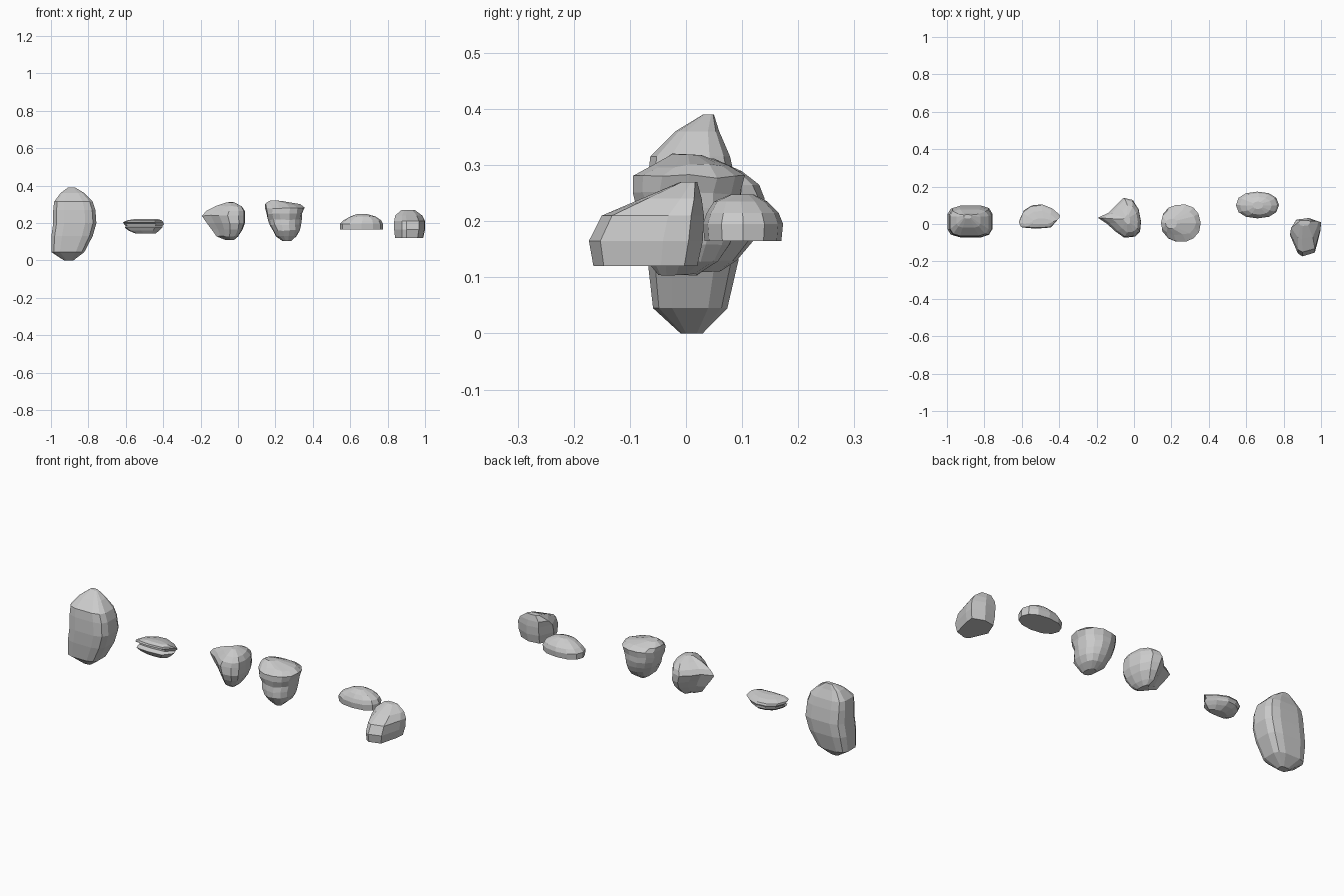
import bpy
import bmesh
from math import cos, sin, pi, copysign
from mathutils import Vector, noise

default_cube = bpy.data.objects.get("Cube")
if default_cube:
    bpy.data.objects.remove(default_cube, do_unlink=True)

# One plain stone colour for every rock
stone = bpy.data.materials.new("stone_grey")
stone.use_nodes = True
stone_colour = (0.6, 0.6, 0.6, 1)
stone.diffuse_color = stone_colour
stone.node_tree.nodes["Principled BSDF"].inputs["Base Color"].default_value = stone_colour


def rounded_outline(sides, power, turn=0.0):
    """Superellipse outline inside the unit square, counter-clockwise."""
    outline = []
    for step in range(sides):
        angle = 2 * pi * (step + turn) / sides
        c, s = cos(angle), sin(angle)
        outline.append((copysign(abs(c) ** power, c), copysign(abs(s) ** power, s)))
    return outline


def build_rock(name, outline, levels, roughness=0.0, shape_rule=None):
    """Loft an outline through levels given as (z, left, right, front, back)."""
    bm = bmesh.new()
    rings = []
    for z, left, right, front, back in levels:
        centre = Vector(((left + right) / 2, (front + back) / 2, z))
        half_width, half_depth = (right - left) / 2, (back - front) / 2
        ring = []
        for u, v in outline:
            point = centre + Vector((u * half_width, v * half_depth, 0))
            if shape_rule:
                point = shape_rule(point)
            point += noise.noise_vector(point * 22) * roughness
            ring.append(bm.verts.new(point))
        rings.append(ring)

    # Side bands between neighbouring rings
    count = len(outline)
    for lower, upper in zip(rings, rings[1:]):
        for i in range(count):
            j = (i + 1) % count
            bm.faces.new((lower[i], lower[j], upper[j], upper[i]))

    # Bottom and top caps
    bm.faces.new(list(reversed(rings[0])))
    bm.faces.new(rings[-1])
    bmesh.ops.recalc_face_normals(bm, faces=bm.faces[:])

    mesh = bpy.data.meshes.new(name)
    bm.to_mesh(mesh)
    bm.free()
    mesh.materials.append(stone)
    rock = bpy.data.objects.new(name, mesh)
    bpy.context.collection.objects.link(rock)
    return rock


# Tall boulder: boxy plan, flat front panel and a peaked top
build_rock("tall_boulder", rounded_outline(12, 0.55, turn=0.5), [
    (0, -.93, -.88, -.01, .03),
    (.045, -1, -.82, -.06, .075),
    (.13, -1, -.775, -.07, .095),
    (.2, -.99, -.755, -.073, .1),
    (.27, -.99, -.76, -.07, .09),
    (.315, -.985, -.775, -.065, .08),
    (.36, -.95, -.82, -.02, .06),
    (.39, -.91, -.87, .03, .05),
])

# Thin flake: straight front edge with a shallow groove cut along it
flake_outline = [(-1, -.5), (-.9, -.9), (-.2, -1), (.6, -.9), (1, -.1),
                 (.6, .6), (.1, 1), (-.4, .9), (-.8, .4)]
build_rock("thin_flake", flake_outline, [
    (.145, -.55, -.44, 0, .05),
    (.16, -.585, -.42, -.015, .08),
    (.175, -.605, -.405, -.025, .1),
    (.185, -.6, -.405, 0, .1),
    (.195, -.61, -.395, 0, .105),
    (.205, -.615, -.4, -.023, .1),
    (.215, -.59, -.41, -.02, .07),
    (.222, -.55, -.43, 0, .03),
])

# Pointed rock: teardrop plan whose tip reaches to the right side
teardrop_outline = [(-1, 0), (-.6, -.3), (-.2, -.7), (.2, -1), (.7, -.95),
                    (.95, -.7), (1, -.2), (.9, .4), (.6, .9), (.2, 1),
                    (-.2, .6), (-.5, .25)]
build_rock("pointed_rock", teardrop_outline, [
    (.11, -.07, -.02, -.01, .06),
    (.13, -.115, 0, -.04, .09),
    (.165, -.14, .025, -.06, .12),
    (.2, -.165, .037, -.073, .135),
    (.24, -.193, .037, -.07, .14),
    (.265, -.17, .035, -.065, .13),
    (.29, -.12, .02, -.045, .1),
    (.31, -.06, -.02, 0, .05),
], roughness=0.003)


# Lumpy rock: narrow foot, wide shoulders and a hollow front
def lumpy_rule(point):
    point = point.copy()
    if point.y < 0:
        ripple = 0.008 * sin(point.z * 150)
        point.y += ripple * min(1, -point.y * 15)
    return point


build_rock("lumpy_rock", rounded_outline(14, 0.9), [
    (.105, .235, .285, -.05, .02),
    (.13, .2, .315, -.075, .06),
    (.16, .185, .33, -.085, .08),
    (.19, .17, .335, -.09, .09),
    (.22, .16, .34, -.095, .1),
    (.25, .15, .345, -.095, .1),
    (.28, .145, .355, -.09, .105),
    (.3, .143, .33, -.065, .08),
    (.32, .17, .23, -.02, .03),
], roughness=0.006, shape_rule=lumpy_rule)

# Domed pebble: flat base, short upright rim and a low dome
build_rock("domed_pebble", rounded_outline(12, 0.9), [
    (.165, .545, .775, .033, .17),
    (.195, .545, .775, .03, .173),
    (.215, .565, .765, .037, .165),
    (.235, .6, .735, .05, .145),
    (.248, .635, .69, .08, .12),
])

# Chunky block: long plan with a roof sloping down to the front
block_outline = [(-1, .1), (-.5, -.85), (-.2, -1), (.6, -.8), (.95, .3),
                 (1, .75), (.2, 1), (-.6, .9)]
build_rock("chunky_block", block_outline, [
    (.12, .84, .99, -.165, .02),
    (.165, .835, 1, -.173, .03),
    (.21, .835, 1, -.15, .032),
    (.24, .84, .985, -.08, .028),
    (.27, .875, .945, -.01, .02),
])
